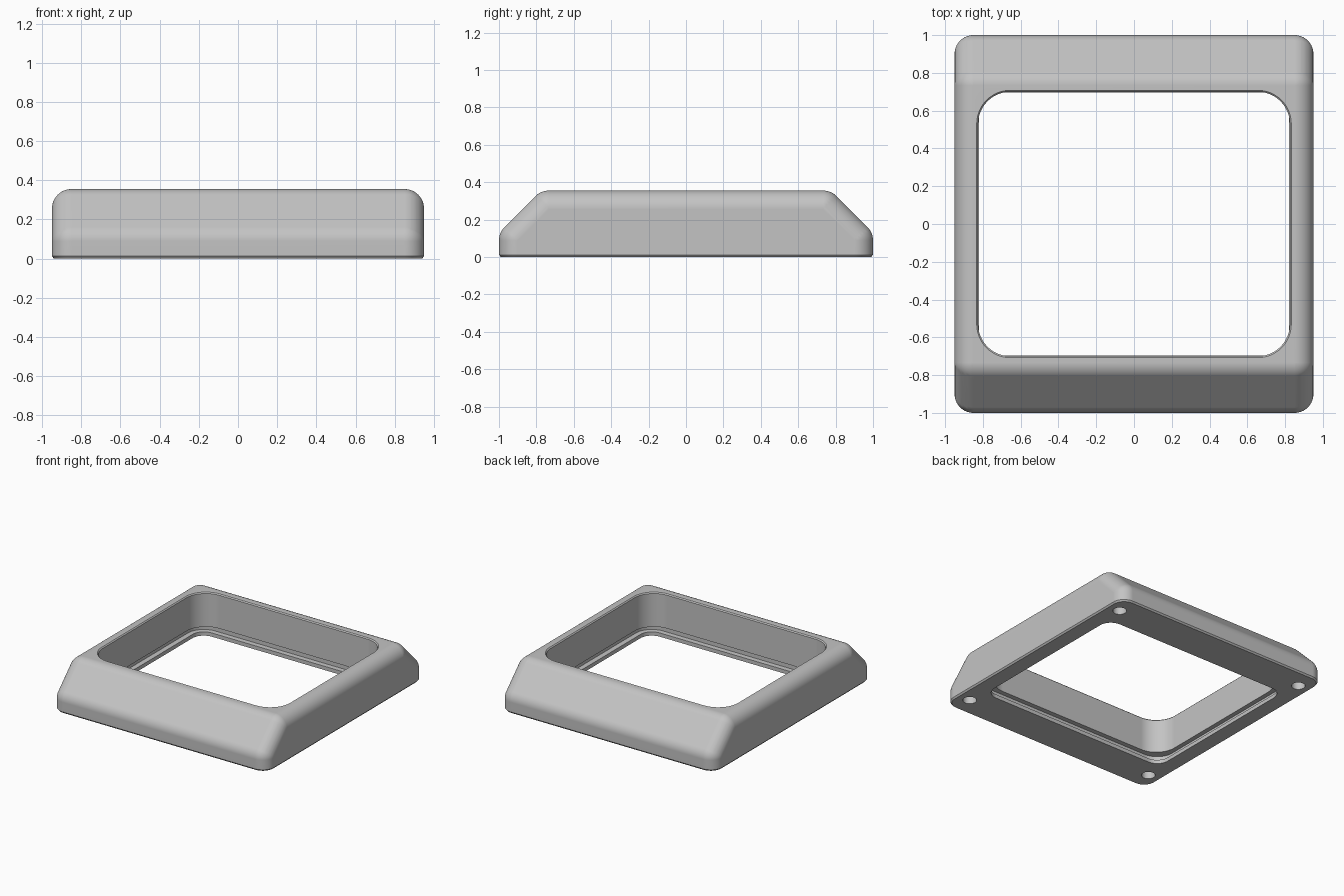
import bpy, bmesh, math
from mathutils import Matrix, Vector

if "Cube" in bpy.data.objects:
    bpy.data.objects.remove(bpy.data.objects["Cube"], do_unlink=True)

SIGNS = [(sx, sy) for sx in (-1, 1) for sy in (-1, 1)]
R = 0.1  # outer fillet radius


def make_object(name, bm):
    bmesh.ops.recalc_face_normals(bm, faces=bm.faces)
    mesh = bpy.data.meshes.new(name)
    bm.to_mesh(mesh)
    bm.free()
    obj = bpy.data.objects.new(name, mesh)
    bpy.context.collection.objects.link(obj)
    return obj


def rounded_ring(bm, hx, hy, r, z, steps=12):
    """Closed loop of verts around a rounded rectangle."""
    ring = []
    for q, (sx, sy) in enumerate([(1, 1), (-1, 1), (-1, -1), (1, -1)]):
        for i in range(steps + 1):
            a = (q + i / steps) * math.pi / 2
            ring.append(bm.verts.new((sx * (hx - r) + r * math.cos(a),
                                      sy * (hy - r) + r * math.sin(a), z)))
    return ring


def loft(bm, sections):
    rings = [rounded_ring(bm, *s) for s in sections]
    for a, b in zip(rings, rings[1:]):
        for i in range(len(a)):
            j = (i + 1) % len(a)
            bm.faces.new((a[i], a[j], b[j], b[i]))
    bm.faces.new(rings[0])
    bm.faces.new(rings[-1])


# Body: hull around corner spheres, with a small chamfer at the foot
bm = bmesh.new()
for sx, sy in SIGNS:
    for y, z in ((0.9, 0.089), (0.734, 0.255)):
        bmesh.ops.create_uvsphere(bm, u_segments=40, v_segments=24, radius=R,
                                  matrix=Matrix.Translation((sx * 0.85, sy * y, z)))
bmesh.ops.delete(bm, geom=[v for v in bm.verts if v.co.z < 0.03], context="VERTS")
rounded_ring(bm, 0.95, 1.0, R, 0.012, 10)
rounded_ring(bm, 0.94, 0.99, R - 0.01, 0.0, 10)
hull = bmesh.ops.convex_hull(bm, input=bm.verts[:])
unused = {g for g in hull["geom_interior"] + hull["geom_unused"]
          if isinstance(g, bmesh.types.BMVert)}
bmesh.ops.delete(bm, geom=list(unused), context="VERTS")
hull_faces = {f for f in bm.faces if f.calc_center_median().length > 0}
bmesh.ops.delete(bm, geom=[v for v in bm.verts if not v.link_faces], context="VERTS")
bmesh.ops.dissolve_limit(bm, angle_limit=0.005, verts=bm.verts[:], edges=bm.edges[:])
frame = make_object("bezel_frame", bm)

# Cutter: window with a retaining groove and lip, plus corner screw holes
bm = bmesh.new()
loft(bm, [(0.82, 0.697, 0.1, -0.1), (0.82, 0.697, 0.1, 0.03),
          (0.86, 0.737, 0.14, 0.031), (0.86, 0.737, 0.14, 0.08),
          (0.825, 0.7, 0.17, 0.081), (0.825, 0.7, 0.17, 0.347),
          (0.833, 0.708, 0.178, 0.355), (0.833, 0.708, 0.178, 0.5)])
for sx, sy in SIGNS:
    bmesh.ops.create_cone(bm, cap_ends=True, segments=28, radius1=0.05, radius2=0.05,
                          depth=0.2, matrix=Matrix.Translation((sx * 0.845, sy * 0.845, 0)))
cutter = make_object("opening_cutter", bm)
cutter.hide_render = True

bpy.ops.object.select_all(action="DESELECT")
bpy.context.view_layer.objects.active = frame
frame.select_set(True)
cut = frame.modifiers.new("openings", "BOOLEAN")
cut.operation = "DIFFERENCE"
cut.solver = "EXACT"
cut.object = cutter
bpy.ops.object.modifier_apply(modifier=cut.name)
bpy.data.objects.remove(cutter, do_unlink=True)

# Smooth fillets with flat main faces
bpy.ops.object.shade_smooth_by_angle(angle=math.radians(30))
frame.modifiers.new("flat_faces", "WEIGHTED_NORMAL").keep_sharp = True

grey = bpy.data.materials.new("light_grey")
grey.use_nodes = True
colour = (0.55, 0.55, 0.55, 1)
grey.diffuse_color = colour
grey.node_tree.nodes["Principled BSDF"].inputs["Base Color"].default_value = colour
frame.data.materials.clear()
frame.data.materials.append(grey)
